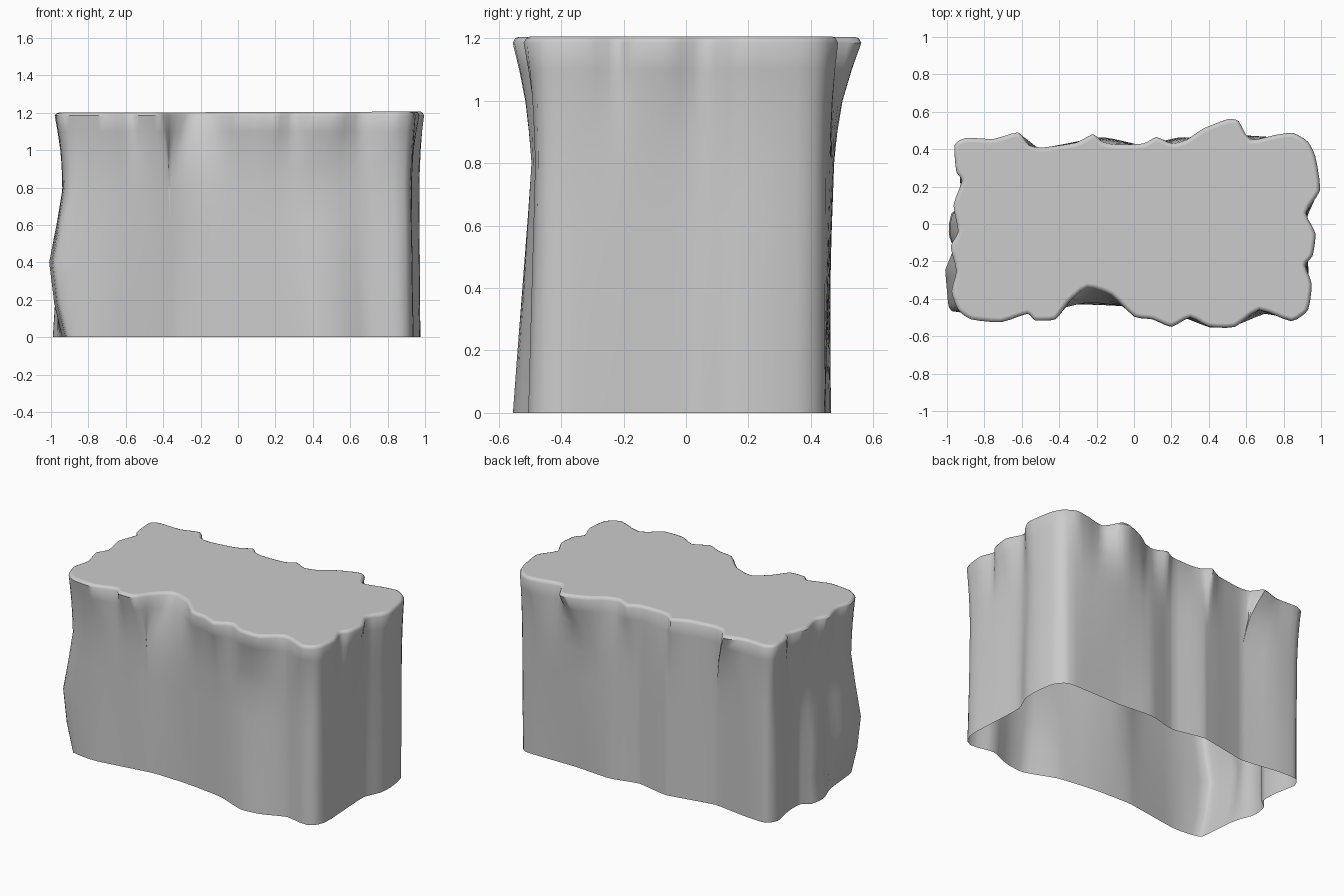
import bpy, bmesh, math
from mathutils import Vector

if "Cube" in bpy.data.objects:
    bpy.data.objects.remove(bpy.data.objects["Cube"])

# Outlines as (x, y), counter-clockwise from the front left corner
TOP_FRONT = [(-.94, -.46), (-.87, -.51), (-.71, -.525), (-.57, -.48), (-.53, -.515), (-.42, -.51),
             (-.35, -.42), (-.25, -.34), (-.12, -.38), (0, -.495), (.1, -.51), (.2, -.55), (.3, -.5),
             (.4, -.55), (.54, -.55), (.67, -.46), (.84, -.52), (.93, -.46)]
TOP_RIGHT = [(.95, -.32), (.915, -.22), (.955, -.17), (.97, -.05), (.92, .06), (.995, .18), (.97, .36)]
TOP_BACK = [(.93, .44), (.85, .487), (.75, .475), (.62, .45), (.56, .55), (.5, .56), (.37, .51),
            (.28, .45), (.2, .43), (.12, .465), (.05, .43), (-.1, .425), (-.17, .44), (-.22, .48),
            (-.31, .435), (-.48, .41), (-.56, .42), (-.62, .49), (-.75, .455), (-.9, .46)]
TOP_LEFT = [(-.96, .42), (-.95, .28), (-.92, .23), (-.965, .1), (-.94, -.04), (-.98, -.12),
            (-.95, -.25), (-.975, -.36)]
TOP = TOP_FRONT + TOP_RIGHT + TOP_BACK + TOP_LEFT

FOOT = [(-.91, -.465), (-.73, -.49), (-.33, -.43), (-.05, -.44), (.2, -.475), (.41, -.555), (.55, -.54),
        (.7, -.48), (.85, -.51), (.91, -.48), (.94, -.4), (.93, -.2), (.92, .02), (.97, .14),
        (.975, .25), (.95, .38), (.88, .445), (.5, .445), (.25, .465), (.05, .42), (-.17, .465),
        (-.5, .405), (-.75, .44), (-.9, .445), (-.95, .38), (-.92, .22), (-.92, .1), (-.985, .05),
        (-.99, -.06), (-.945, -.18), (-.925, -.38)]

WAIST = [(-.9, -.465), (-.7, -.485), (-.45, -.465), (-.25, -.42), (-.05, -.44), (.2, -.485), (.5, -.495),
         (.68, -.465), (.85, -.485), (.92, -.44), (.93, -.2), (.92, .04), (.97, .2), (.95, .38),
         (.88, .45), (.55, .475), (.25, .46), (.05, .42), (-.17, .46), (-.5, .405), (-.7, .445),
         (-.9, .445), (-.94, .38), (-.92, .1), (-.935, -.1), (-.935, -.38)]


def smooth_outline(points, steps, tension=.3):
    """Cubic resample of a closed outline."""
    out, n = [], len(points)
    for i in range(n):
        a, b, c, d = (Vector(points[(i + k) % n]) for k in (-1, 0, 1, 2))
        for s in range(steps):
            t = s / steps
            m1, m2 = (c - a) * tension, (d - b) * tension
            out.append(b * (2 * t**3 - 3 * t**2 + 1) + m1 * (t**3 - 2 * t**2 + t)
                       + c * (-2 * t**3 + 3 * t**2) + m2 * (t**3 - t**2))
    return out


def project(outline, direction):
    """Point where a ray from the centre leaves the outline."""
    best = 0
    for p, q in zip(outline, outline[1:] + outline[:1]):
        e = q - p
        den = direction.x * e.y - direction.y * e.x
        if abs(den) < 1e-9:
            continue
        t = (p.x * e.y - p.y * e.x) / den
        u = (p.x * direction.y - p.y * direction.x) / den
        if t > 0 and -1e-5 <= u <= 1.00001:
            best = max(best, t)
    return direction * best


top = smooth_outline(TOP, 3)
foot_curve, waist_curve = smooth_outline(FOOT, 3, .2), smooth_outline(WAIST, 3)
foot = [project(foot_curve, p) for p in top]
waist = [project(waist_curve, p) for p in top]
n = len(top)


def inset(ring, d):
    out = []
    for i, p in enumerate(ring):
        t = (ring[(i + 2) % n] - ring[i - 2]).normalized()
        out.append(p + Vector((-t.y, t.x)) * d)
    return out


def blend(a, b, t):
    return [p.lerp(q, t) for p, q in zip(a, b)]


def clamp(v):
    return max(0, min(1, v))


def bulge(t, left_t, push):
    """Lower wall: eases to the waist while the front left corner swells out."""
    ring = []
    for f, w in zip(foot, waist):
        corner = clamp((-.12 - f.y) / .12) * clamp((-f.x - .75) / .15)
        tx = left_t if f.x < -.9 else t
        ring.append(Vector((f.x + (w.x - f.x) * tx - push * corner, f.y + (w.y - f.y) * t)))
    return ring


# Stacked wall rings, flaring out to the ragged rim, then the rounded lip
levels = [(0, foot), (.18, bulge(.22, .2, .045)), (.4, bulge(.5, .1, .072)),
          (.62, bulge(.78, .6, .03)), (.8, waist), (.9, blend(waist, top, .14)),
          (1.0, blend(waist, top, .33)), (1.1, blend(waist, top, .66)), (1.185, top),
          (1.198, inset(top, .008)), (1.203, inset(top, .02)), (1.203, inset(top, .024))]

bm = bmesh.new()
rings = []
for z, ring in levels:
    rings.append([bm.verts.new((p.x, p.y, z + .003 * p.x * (z > 1.19))) for p in ring])
for low, high in zip(rings, rings[1:]):
    for i in range(n):
        j = (i + 1) % n
        bm.faces.new((low[i], low[j], high[j], high[i]))
# Flat top
bm.faces.new(rings[-1])

mesh = bpy.data.meshes.new("cliff_block")
bm.to_mesh(mesh)
bm.free()
block = bpy.data.objects.new("cliff_block", mesh)
bpy.context.collection.objects.link(block)
bpy.context.view_layer.objects.active = block
block.select_set(True)
bpy.ops.object.shade_smooth_by_angle(angle=math.radians(45))
